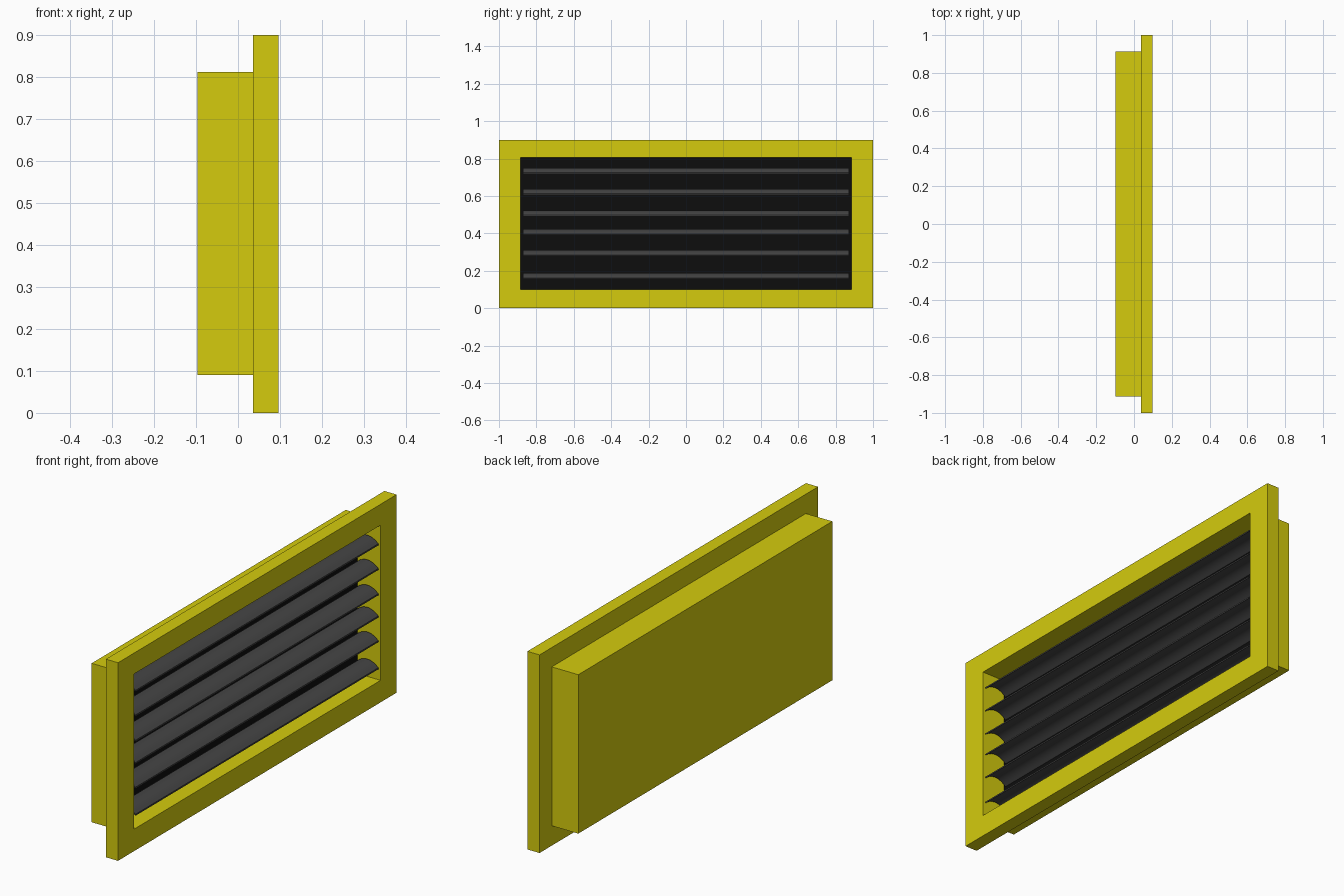
import bpy, bmesh, math

if "Cube" in bpy.data.objects:
    bpy.data.objects.remove(bpy.data.objects["Cube"])


def material(name, rgb):
    m = bpy.data.materials.new(name)
    m.diffuse_color = (*rgb, 1)
    m.use_nodes = True
    m.node_tree.nodes["Principled BSDF"].inputs["Base Color"].default_value = m.diffuse_color
    return m


YELLOW = material("yellow_paint", (0.66, 0.60, 0.004))
BLACK = material("black_backing", (0.004, 0.004, 0.004))
GREY = material("dark_grey_slat", (0.06, 0.06, 0.06))


def loft(name, rings, mats):
    """Bridge equal-length rings of points and cap both ends."""
    bm = bmesh.new()
    loops = [[bm.verts.new(p) for p in ring] for ring in rings]
    n = len(loops[0])
    for a, b in zip(loops, loops[1:]):
        for i in range(n):
            j = (i + 1) % n
            bm.faces.new((a[i], a[j], b[j], b[i]))
    bm.faces.new(loops[0])
    end_cap = bm.faces.new(loops[-1])
    end_cap.material_index = len(mats) - 1
    bmesh.ops.recalc_face_normals(bm, faces=bm.faces)
    mesh = bpy.data.meshes.new(name)
    bm.to_mesh(mesh)
    bm.free()
    obj = bpy.data.objects.new(name, mesh)
    bpy.context.collection.objects.link(obj)
    for m in mats:
        mesh.materials.append(m)
    return obj


def rect(x, half_y, z0, z1):
    return [(x, -half_y, z0), (x, half_y, z0), (x, half_y, z1), (x, -half_y, z1)]


# Vent housing: rear box, front flange and recess with a black floor
loft("vent_housing", [
    rect(-0.097, 0.912, 0.09, 0.812),
    rect(0.036, 0.912, 0.09, 0.812),
    rect(0.036, 1.0, 0.0, 0.9),
    rect(0.097, 1.0, 0.0, 0.9),
    rect(0.097, 0.885, 0.1, 0.805),
    rect(-0.02, 0.885, 0.1, 0.805),
], [YELLOW, BLACK])


# Arched louvre slats
def slat_section(top, steps=10):
    x0, x1, rise, thick = -0.017, 0.095, 0.025, 0.007
    upper = []
    for i in range(steps + 1):
        t = i / steps
        upper.append((x0 + (x1 - x0) * t, top - rise * (2 * t - 1) ** 2))
    return upper + [(x, z - thick) for x, z in reversed(upper)]


for k, top in enumerate((0.187, 0.31, 0.422, 0.523, 0.638, 0.75)):
    section = slat_section(top)
    slat = loft(f"louvre_slat_{k + 1}",
                [[(x, y, z) for x, z in section] for y in (-0.872, 0.872)], [GREY])
    bpy.ops.object.select_all(action='DESELECT')
    slat.select_set(True)
    bpy.context.view_layer.objects.active = slat
    bpy.ops.object.shade_smooth_by_angle(angle=math.radians(35))
